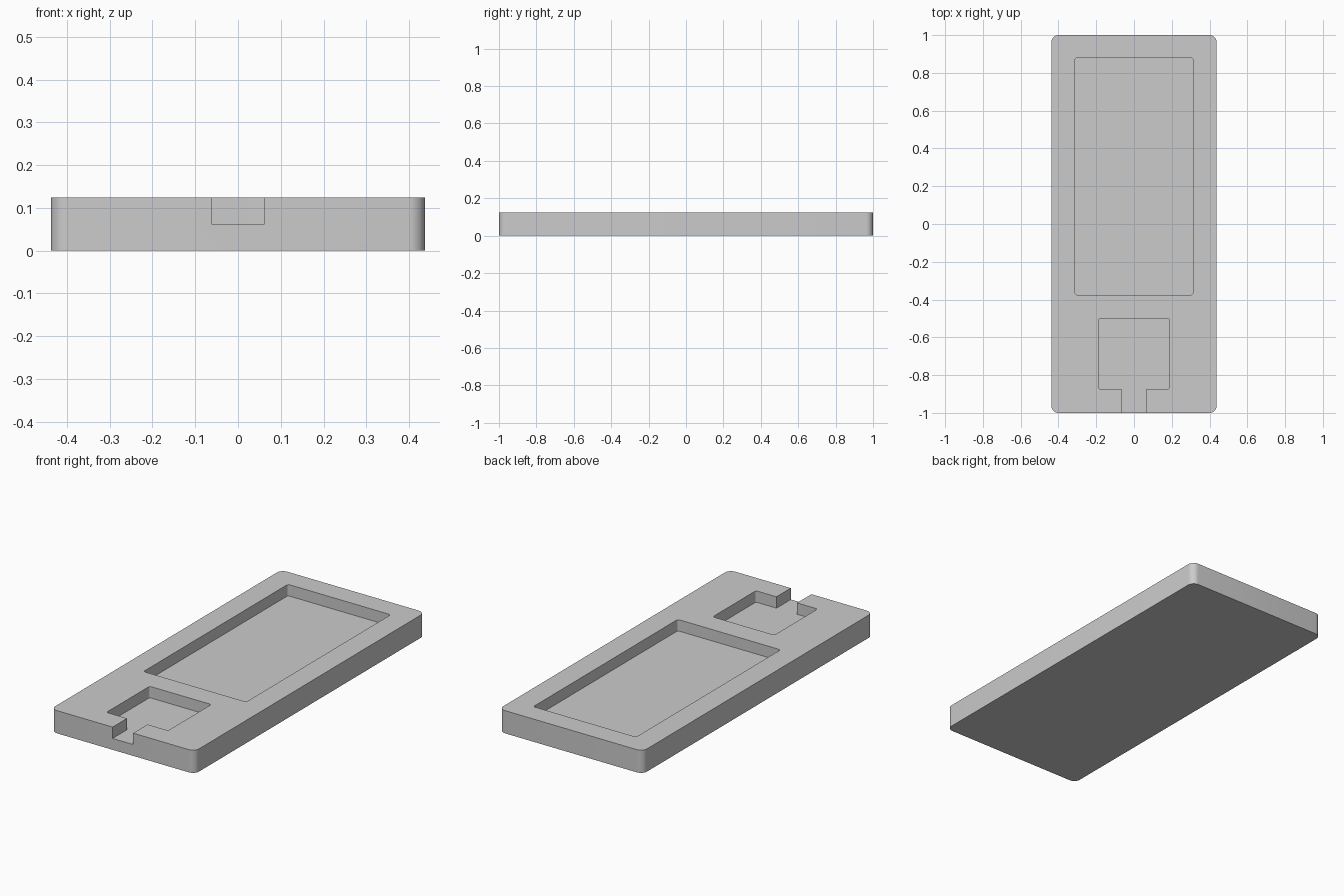
import bpy, bmesh, math
from mathutils import Vector

cube = bpy.data.objects.get("Cube")
if cube:
    bpy.data.objects.remove(cube, do_unlink=True)

HEIGHT, FLOOR = 0.125, 0.0625

grey = bpy.data.materials.new("plain grey")
grey.use_nodes = True
grey.diffuse_color = (0.6, 0.6, 0.6, 1)
grey.node_tree.nodes["Principled BSDF"].inputs["Base Color"].default_value = (0.6, 0.6, 0.6, 1)


def rounded(corners, steps=8):
    """Outline from (x, y, radius) corners; radius 0 stays sharp."""
    pts = []
    for i, (x, y, r) in enumerate(corners):
        p = Vector((x, y))
        if r == 0:
            pts.append(p)
            continue
        before = (Vector(corners[i - 1][:2]) - p).normalized() * r
        after = (Vector(corners[(i + 1) % len(corners)][:2]) - p).normalized() * r
        centre = p + before + after
        for k in range(steps + 1):
            a = math.pi / 2 * k / steps
            pts.append(centre - after * math.cos(a) - before * math.sin(a))
    return pts


def rectangle(half_width, front, back, r):
    return [(-half_width, front, r), (half_width, front, r),
            (half_width, back, r), (-half_width, back, r)]


def prism(name, outline, bottom, top):
    bm = bmesh.new()
    face = bm.faces.new([bm.verts.new((p.x, p.y, bottom)) for p in outline])
    side = bmesh.ops.extrude_face_region(bm, geom=[face])["geom"]
    bmesh.ops.translate(bm, vec=(0, 0, top - bottom),
                        verts=[v for v in side if isinstance(v, bmesh.types.BMVert)])
    bmesh.ops.recalc_face_normals(bm, faces=bm.faces)
    mesh = bpy.data.meshes.new(name)
    bm.to_mesh(mesh)
    bm.free()
    mesh.materials.append(grey)
    obj = bpy.data.objects.new(name, mesh)
    bpy.context.collection.objects.link(obj)
    return obj


# Slab with rounded vertical corners
tray = prism("tray", rounded(rectangle(0.4375, -1, 1, 0.0375)), 0, HEIGHT)

# Long pocket, and square pocket with a channel out through the front
long_pocket = rectangle(0.3125, -0.375, 0.88, 0.0125)
right_half = [(0.0625, -1.1, 0), (0.0625, -0.875, 0),
              (0.1875, -0.875, 0.0125), (0.1875, -0.5, 0.0125)]
square_pocket = right_half + [(-x, y, r) for x, y, r in reversed(right_half)]

bpy.context.view_layer.objects.active = tray
tray.select_set(True)
for name, corners in (("long_pocket_cutter", long_pocket),
                      ("square_pocket_cutter", square_pocket)):
    cutter = prism(name, rounded(corners), FLOOR, HEIGHT + 0.1)
    cut = tray.modifiers.new(name, "BOOLEAN")
    cut.operation, cut.solver, cut.object = "DIFFERENCE", "EXACT", cutter
    bpy.ops.object.modifier_apply(modifier=cut.name)
    bpy.data.objects.remove(cutter, do_unlink=True)

bpy.ops.object.shade_smooth_by_angle(angle=math.radians(30))
